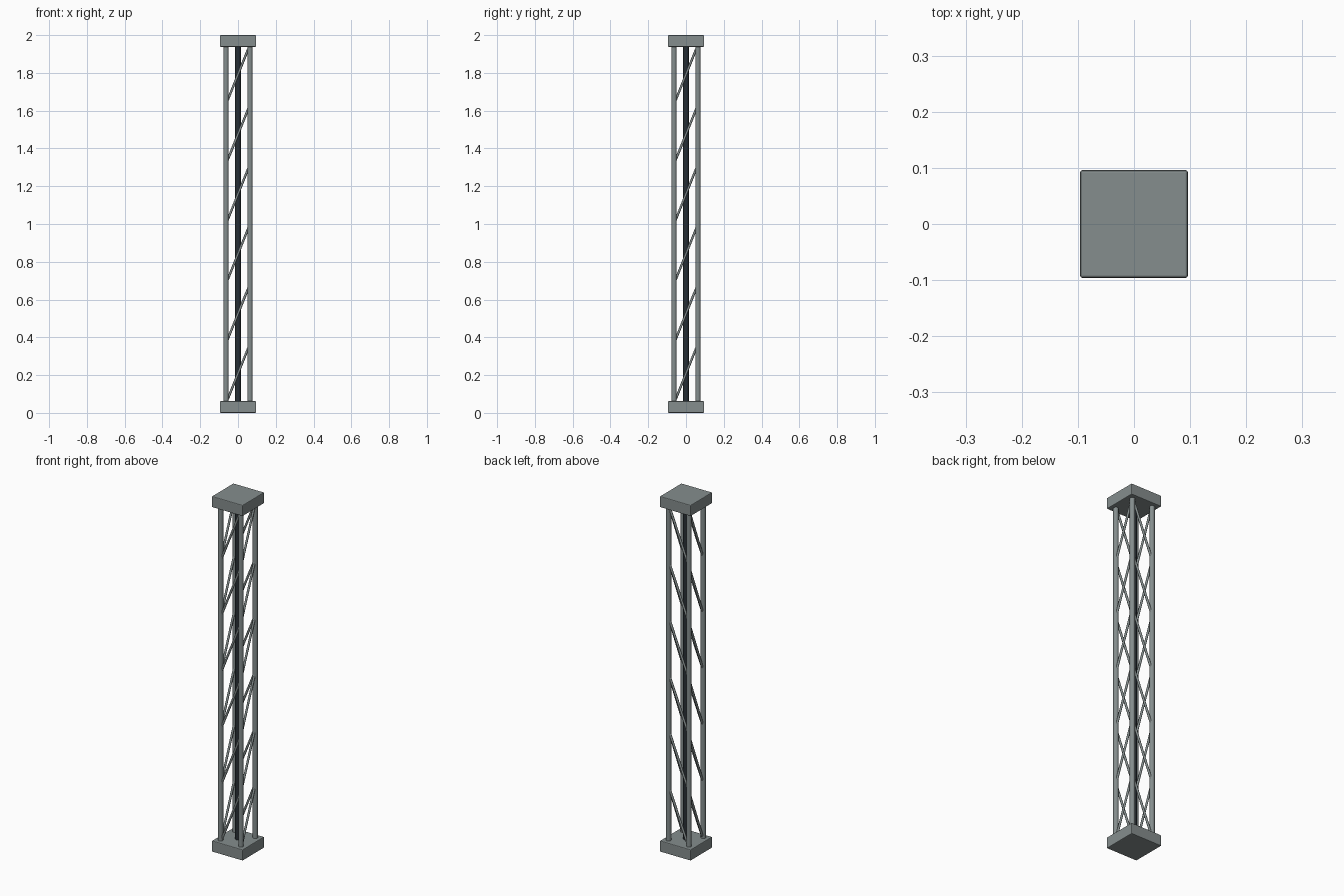
import bpy, math
from mathutils import Vector

if "Cube" in bpy.data.objects:
    bpy.data.objects.remove(bpy.data.objects["Cube"])


def material(name, rgb):
    m = bpy.data.materials.new(name)
    m.diffuse_color = (*rgb, 1.0)
    m.use_nodes = True
    m.node_tree.nodes["Principled BSDF"].inputs["Base Color"].default_value = m.diffuse_color
    return m


steel = material("grey_steel", (0.235, 0.27, 0.27))
dark = material("dark_metal", (0.02, 0.027, 0.033))

POST = 0.0635     # post centre offset
LEVELS = 6        # struts per side
Z0, Z1 = 0.05, 1.95


def rod(name, a, b, radius, mat, sides=16):
    """Round bar between two points."""
    a, b = Vector(a), Vector(b)
    d = b - a
    bpy.ops.mesh.primitive_cylinder_add(vertices=sides, radius=radius, depth=d.length,
                                        location=(a + b) / 2)
    o = bpy.context.object
    o.rotation_euler = d.to_track_quat('Z', 'Y').to_euler()
    o.name = name
    o.data.materials.append(mat)
    bpy.ops.object.shade_smooth_by_angle(angle=math.radians(40))
    return o


def block(name, z):
    """Square end block with softened edges."""
    bpy.ops.mesh.primitive_cube_add(size=1, location=(0, 0, z))
    o = bpy.context.object
    o.name = name
    o.scale = (0.192, 0.192, 0.062)
    bpy.ops.object.transform_apply(location=False, rotation=False, scale=True)
    bev = o.modifiers.new("soft_edges", 'BEVEL')
    bev.width = 0.004
    bev.segments = 2
    o.data.materials.append(steel)


# End blocks
block("base_block", 0.031)
block("top_block", 1.969)

# Central rod
rod("centre_rod", (0, 0, 0.03), (0, 0, 1.97), 0.0155, dark, 20)

# Corner posts
for sx in (-1, 1):
    for sy in (-1, 1):
        rod("corner_post", (sx * POST, sy * POST, 0.03), (sx * POST, sy * POST, 1.97),
            0.0135, steel)

# Diagonal struts: each rises towards +x or +y on all four sides
step = (Z1 - Z0) / LEVELS
for i in range(LEVELS):
    lo, hi = Z0 + i * step, Z0 + (i + 1) * step
    for s in (-POST, POST):
        rod("side_strut", (s, -POST, lo), (s, POST, hi), 0.0062, steel, 10)
        rod("front_back_strut", (-POST, s, lo), (POST, s, hi), 0.0062, steel, 10)
